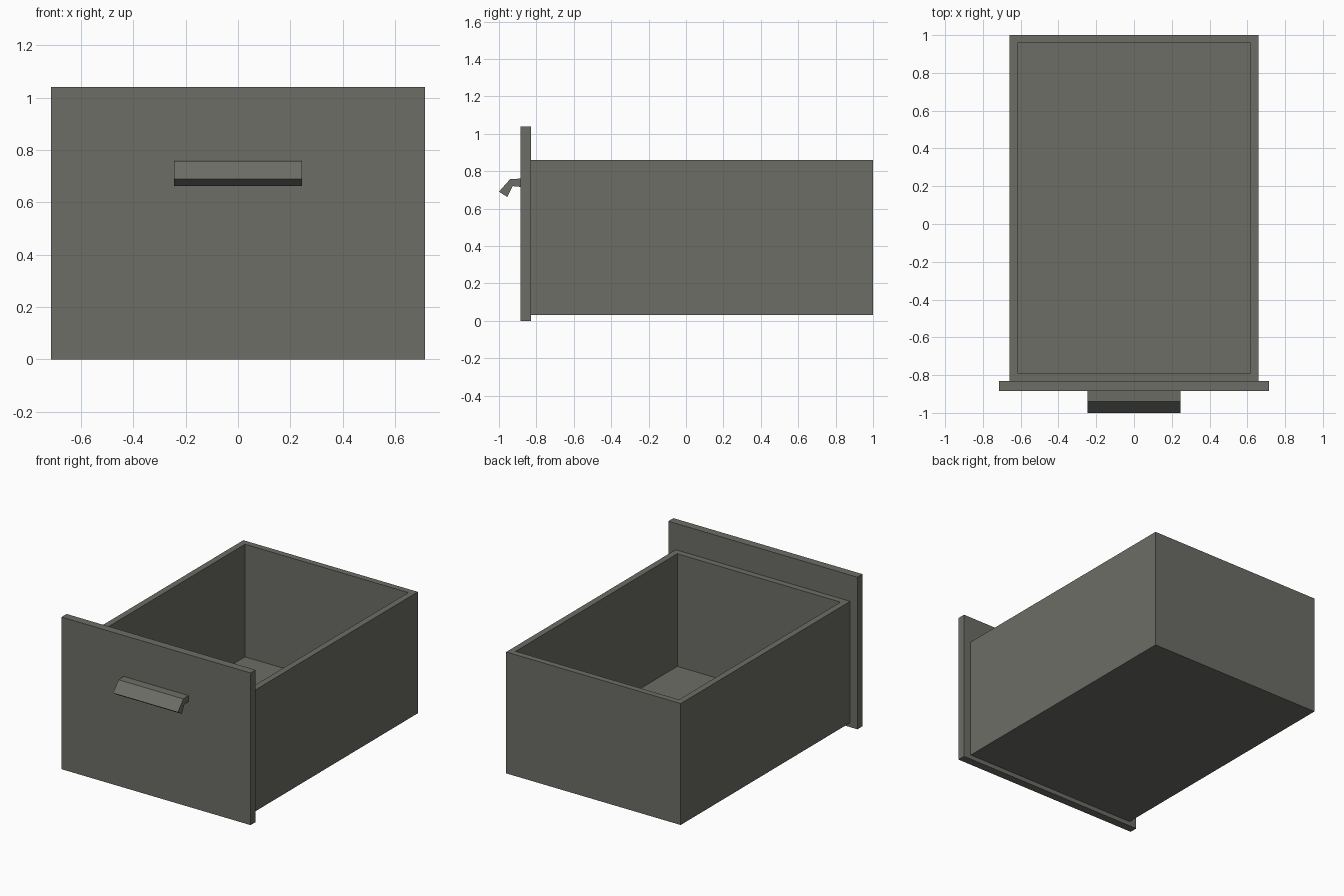
import bpy, bmesh

if "Cube" in bpy.data.objects:
    bpy.data.objects.remove(bpy.data.objects["Cube"])

grey = bpy.data.materials.new("warm_grey")
grey.diffuse_color = (0.150, 0.153, 0.133, 1)
grey.use_nodes = True
grey.node_tree.nodes["Principled BSDF"].inputs["Base Color"].default_value = grey.diffuse_color


def finish(name, bm):
    bmesh.ops.recalc_face_normals(bm, faces=bm.faces)
    me = bpy.data.meshes.new(name)
    bm.to_mesh(me)
    bm.free()
    me.materials.append(grey)
    ob = bpy.data.objects.new(name, me)
    bpy.context.collection.objects.link(ob)
    return ob


def box(bm, x, y0, y1, z0, z1):
    verts = bmesh.ops.create_cube(bm, size=1)["verts"]
    for v in verts:
        v.co = (2 * x * v.co.x,
                y0 if v.co.y < 0 else y1,
                z0 if v.co.z < 0 else z1)
    return verts


# Front panel
bm = bmesh.new()
box(bm, 0.715, -0.885, -0.83, 0, 1.04)
finish("front_panel", bm)

# Open box: inset the top face for the rim, then push the inside down to the floor
bm = bmesh.new()
box(bm, 0.66, -0.83, 1.0, 0.03, 0.86)
bm.normal_update()
top = max(bm.faces, key=lambda f: f.calc_center_median().z)
bmesh.ops.inset_region(bm, faces=[top], thickness=0.06)
inner = bmesh.ops.extrude_face_region(bm, geom=[top])["geom"]
bmesh.ops.translate(bm, vec=(0, 0, -0.77),
                    verts=[g for g in inner if isinstance(g, bmesh.types.BMVert)])
if top.is_valid:
    bmesh.ops.delete(bm, geom=[top], context='FACES_ONLY')
finish("drawer_box", bm)

# Bent handle: side profile (y, z) extruded across x
profile = [(-0.885, 0.76), (-0.94, 0.758), (-1.0, 0.69),
           (-0.956, 0.662), (-0.927, 0.72), (-0.885, 0.716)]
bm = bmesh.new()
face = bm.faces.new([bm.verts.new((-0.245, y, z)) for y, z in profile])
side = bmesh.ops.extrude_face_region(bm, geom=[face], use_keep_orig=True)["geom"]
bmesh.ops.translate(bm, vec=(0.49, 0, 0),
                    verts=[g for g in side if isinstance(g, bmesh.types.BMVert)])
finish("handle", bm)
